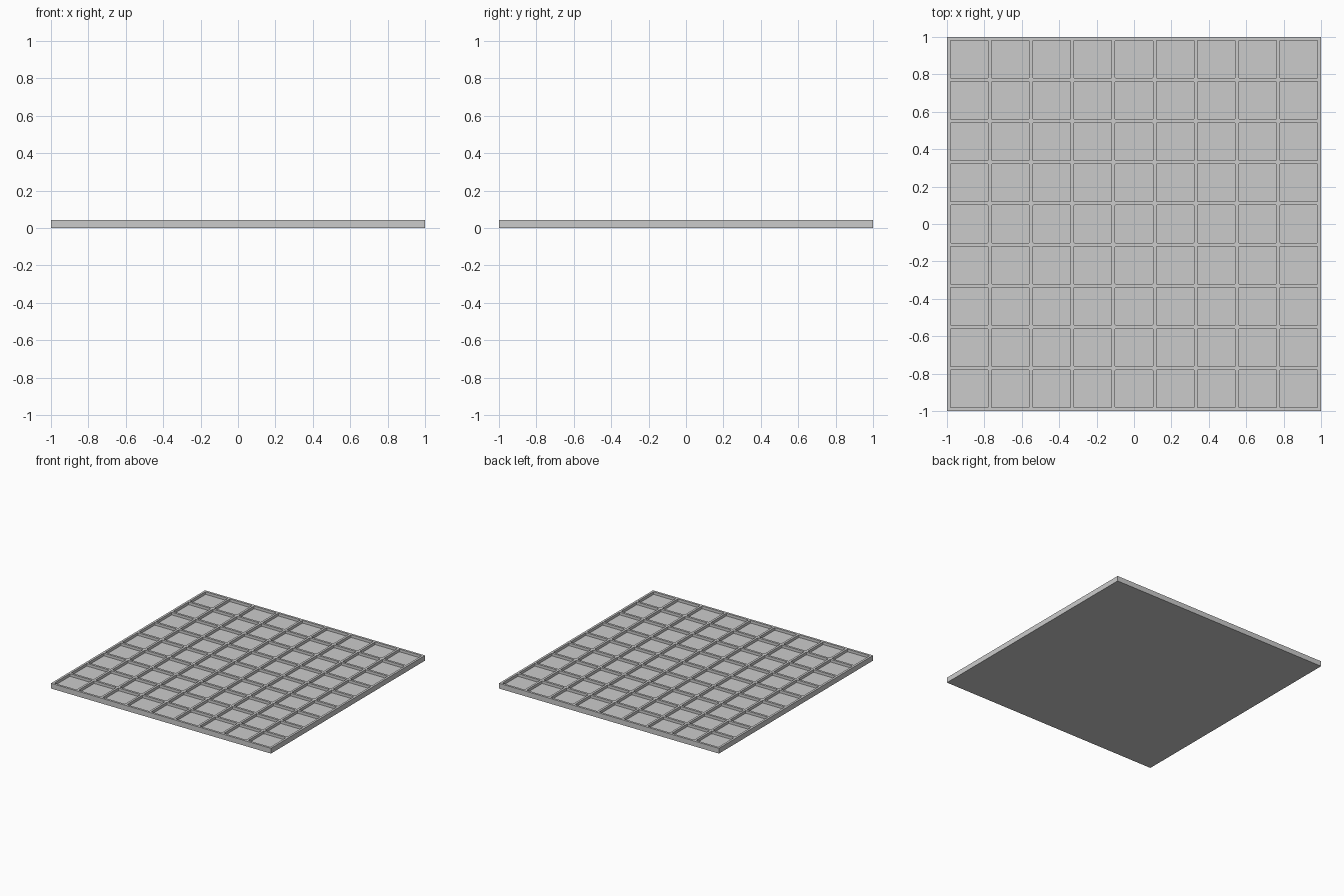
import bpy, bmesh

cube = bpy.data.objects.get("Cube")
if cube:
    bpy.data.objects.remove(cube, do_unlink=True)

CELLS = 9
SIZE = 2.0
WALL = 0.018
HEIGHT = 0.043
FLOOR = 0.021
POCKET = (SIZE - WALL * (CELLS + 1)) / CELLS
PITCH = POCKET + WALL

# Single grey material
grey = bpy.data.materials.new("grey")
grey.use_nodes = True
colour = (0.6, 0.6, 0.6, 1)
grey.diffuse_color = colour
grey.node_tree.nodes["Principled BSDF"].inputs["Base Color"].default_value = colour

# Tray: a grid with wall strips and pocket cells alternating
cuts = []
for i in range(CELLS + 1):
    start = -SIZE / 2 + i * PITCH
    cuts += [start, start + WALL]

bm = bmesh.new()
grid = [[bm.verts.new((x, y, HEIGHT)) for x in cuts] for y in cuts]
pockets = []
for j in range(len(cuts) - 1):
    for i in range(len(cuts) - 1):
        face = bm.faces.new((grid[j][i], grid[j][i + 1],
                             grid[j + 1][i + 1], grid[j + 1][i]))
        if i % 2 and j % 2:
            pockets.append(face)

# Outer sides and underside
rim = [e for e in bm.edges if e.is_boundary]
sides = bmesh.ops.extrude_edge_only(bm, edges=rim)["geom"]
for v in sides:
    if isinstance(v, bmesh.types.BMVert):
        v.co.z = 0
bmesh.ops.contextual_create(bm, geom=[e for e in sides if isinstance(e, bmesh.types.BMEdge)
                                      and e.is_boundary])

# Sink every pocket floor
floors = bmesh.ops.extrude_discrete_faces(bm, faces=pockets)["faces"]
for face in floors:
    for v in face.verts:
        v.co.z = FLOOR

# Slightly round the upright pocket corners
bm.normal_update()
corners = [e for e in bm.edges
           if {round(v.co.z, 3) for v in e.verts} == {FLOOR, HEIGHT}]
bmesh.ops.bevel(bm, geom=corners, offset=0.005, segments=2, profile=0.5, affect='EDGES')
bmesh.ops.recalc_face_normals(bm, faces=bm.faces)

mesh = bpy.data.meshes.new("grid_tray")
bm.to_mesh(mesh)
bm.free()
mesh.materials.append(grey)
tray = bpy.data.objects.new("grid_tray", mesh)
bpy.context.collection.objects.link(tray)
